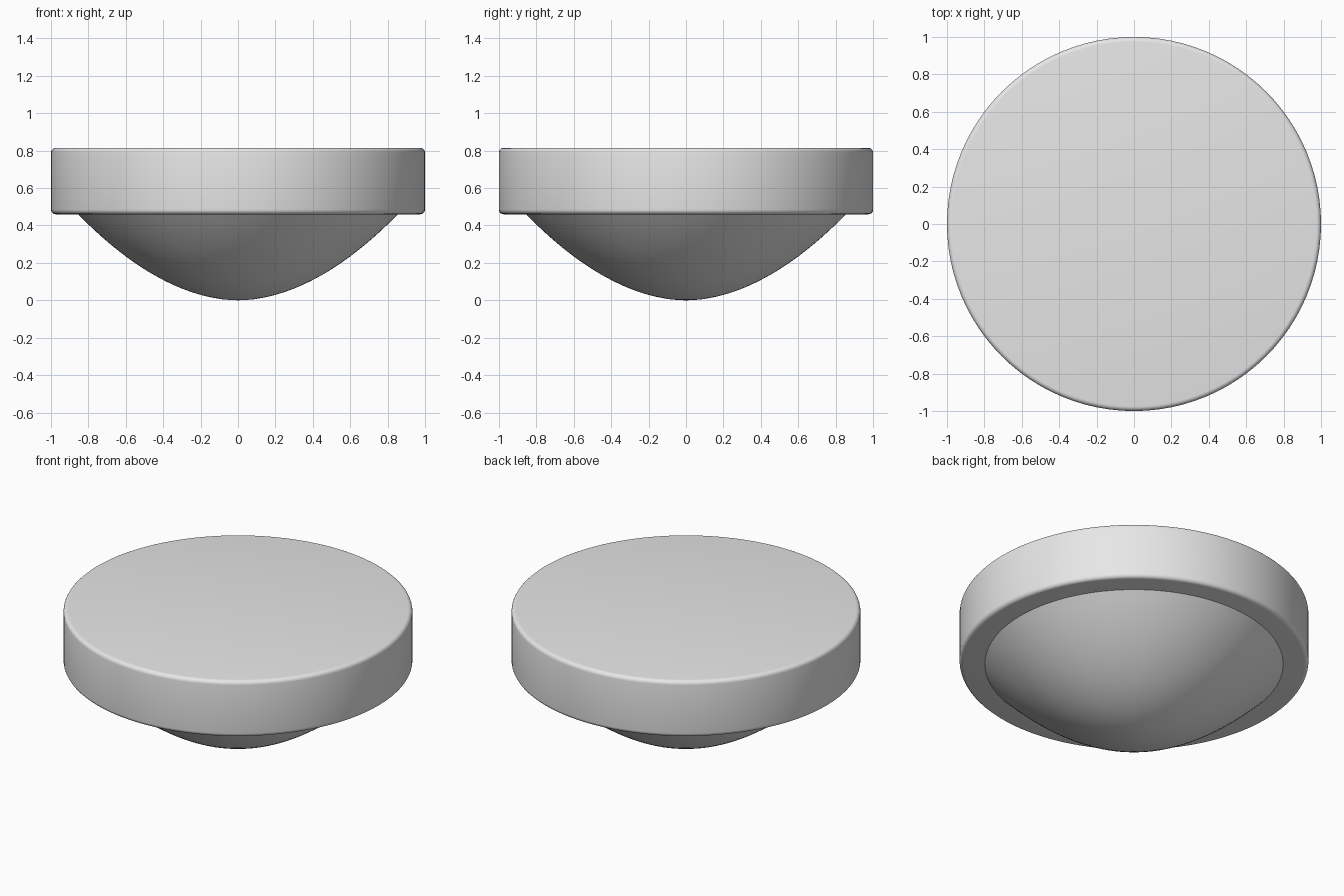
import bpy
import bmesh
import math

cube = bpy.data.objects.get("Cube")
if cube:
    bpy.data.objects.remove(cube, do_unlink=True)

SIDES = 96

# Single light grey finish
grey = bpy.data.materials.new("light grey")
grey.use_nodes = True
grey.diffuse_color = (0.8, 0.8, 0.8, 1)
grey.node_tree.nodes["Principled BSDF"].inputs["Base Color"].default_value = (0.8, 0.8, 0.8, 1)


def lathe(name, profile):
    """Spin a list of (radius, z) points about the z axis."""
    bm = bmesh.new()
    verts = [bm.verts.new((r, 0, z)) for r, z in profile]
    edges = [bm.edges.new(pair) for pair in zip(verts, verts[1:])]
    bmesh.ops.spin(bm, geom=verts + edges, cent=(0, 0, 0), axis=(0, 0, 1),
                   angle=math.tau, steps=SIDES, use_duplicate=False)
    bmesh.ops.remove_doubles(bm, verts=bm.verts, dist=1e-5)
    bmesh.ops.recalc_face_normals(bm, faces=bm.faces)
    mesh = bpy.data.meshes.new(name)
    bm.to_mesh(mesh)
    bm.free()
    mesh.materials.append(grey)
    obj = bpy.data.objects.new(name, mesh)
    bpy.context.collection.objects.link(obj)
    bpy.ops.object.select_all(action='DESELECT')
    obj.select_set(True)
    bpy.context.view_layer.objects.active = obj
    bpy.ops.object.shade_smooth_by_angle(angle=math.radians(35))
    return obj


# Drum-shaped base with rounded rims
BOTTOM, TOP, ROUND = 0.46, 0.815, 0.025


def rim(z, start):
    """Quarter-circle rim points, starting at the given angle in degrees."""
    return [(1 - ROUND + ROUND * math.cos(math.radians(start + 90 * i / 5)),
             z + ROUND * math.sin(math.radians(start + 90 * i / 5))) for i in range(6)]


lathe("base_drum", [(0, BOTTOM)] + rim(BOTTOM + ROUND, -90)
      + rim(TOP - ROUND, 0) + [(0, TOP)])

# Shallow domed shade under the base, its edge tucked just inside
RADIUS, STEPS = 0.855, 20
dome = [(RADIUS * i / STEPS, BOTTOM * (i / STEPS) ** 1.9) for i in range(STEPS + 1)]
lathe("dome_shade", dome + [(RADIUS, BOTTOM + 0.01), (0, BOTTOM + 0.01)])
